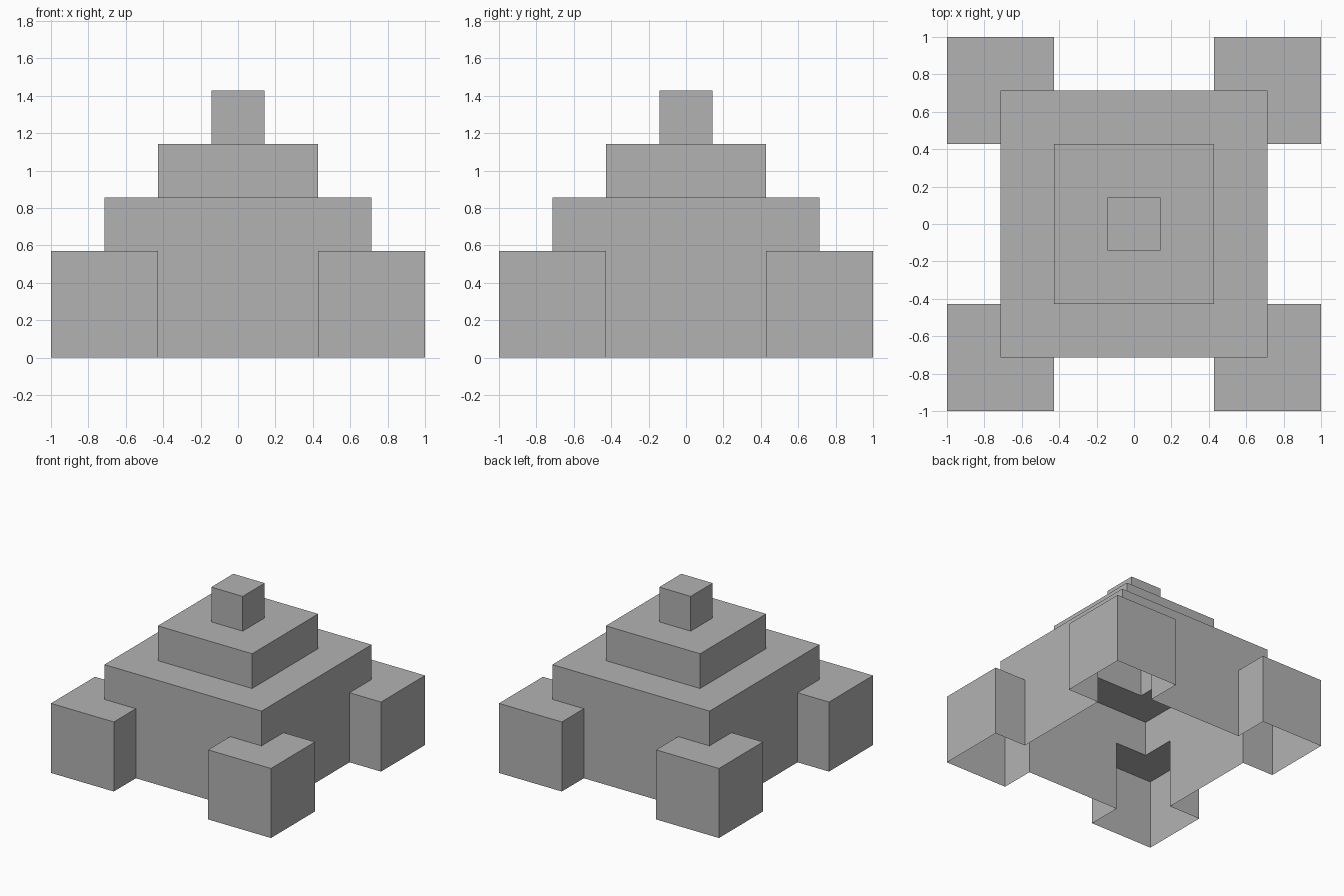
import bpy
import bmesh

if "Cube" in bpy.data.objects:
    bpy.data.objects.remove(bpy.data.objects["Cube"], do_unlink=True)

U = 1 / 7  # the whole model sits on this module

stone = bpy.data.materials.new("plain grey")
stone.use_nodes = True
stone.diffuse_color = (0.45, 0.45, 0.45, 1)
stone.node_tree.nodes["Principled BSDF"].inputs["Base Color"].default_value = stone.diffuse_color


def box(name, x, y, half, low, high):
    """Square block, all sizes in modules."""
    bpy.ops.mesh.primitive_cube_add(size=1, location=(x * U, y * U, (low + high) / 2 * U))
    ob = bpy.context.object
    ob.name = ob.data.name = name
    ob.scale = (2 * half * U, 2 * half * U, (high - low) * U)
    bpy.ops.object.transform_apply(location=True, rotation=False, scale=True)
    ob.data.materials.append(stone)
    return ob


# Main body, reaching below ground until the underside is trimmed
shell = box("stepped_pyramid", 0, 0, 5, -2, 6)

# Upper tiers, each sunk into the one below, and four corner blocks
parts = [box("middle_tier", 0, 0, 3, 5, 8), box("top_block", 0, 0, 1, 7, 10)]
for x in (-5, 5):
    for y in (-5, 5):
        parts.append(box("corner_block", x, y, 2, -1, 4))

# Merge everything into one outer skin
bpy.context.view_layer.objects.active = shell
for part in parts:
    union = shell.modifiers.new("union", "BOOLEAN")
    union.operation = "UNION"
    union.solver = "EXACT"
    union.object = part
    bpy.ops.object.modifier_apply(modifier=union.name)
    bpy.data.objects.remove(part, do_unlink=True)

# Trim at the ground, leaving the hollow shell open underneath
bm = bmesh.new()
bm.from_mesh(shell.data)
bmesh.ops.bisect_plane(bm, geom=bm.verts[:] + bm.edges[:] + bm.faces[:], dist=1e-5,
                       plane_co=(0, 0, 0), plane_no=(0, 0, 1), clear_inner=True)
bm.to_mesh(shell.data)
bm.free()
